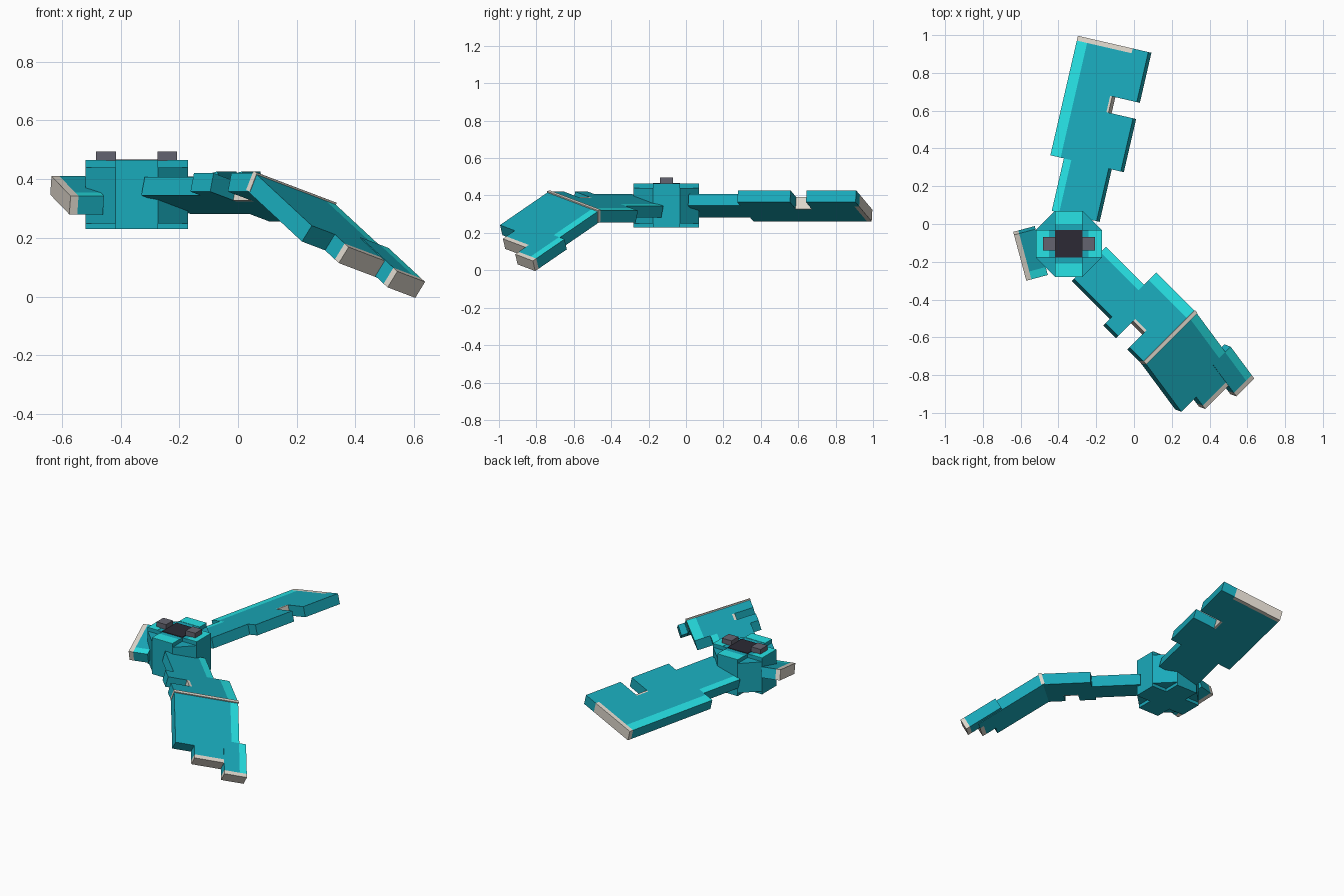
import bpy, bmesh, math
from mathutils import Matrix

if "Cube" in bpy.data.objects:
    bpy.data.objects.remove(bpy.data.objects["Cube"], do_unlink=True)


def material(name, rgb):
    m = bpy.data.materials.new(name)
    m.use_nodes = True
    m.diffuse_color = (*rgb, 1)
    m.node_tree.nodes["Principled BSDF"].inputs["Base Color"].default_value = (*rgb, 1)
    return m


TEAL, BRIGHT, CREAM, DARK, GREY = range(5)
MATS = [
    material("teal", (0.010, 0.405, 0.50)),
    material("bright cyan", (0.020, 0.77, 0.79)),
    material("cream", (0.75, 0.70, 0.62)),
    material("charcoal", (0.025, 0.023, 0.035)),
    material("grey", (0.127, 0.127, 0.162)),
]


def prism(name, outline, z0, z1, frame, paint=TEAL, cuts=()):
    """Extrude an outline; cuts are (point, normal) planes, paint a slot or a rule."""
    bm = bmesh.new()
    base = bm.faces.new([bm.verts.new((x, y, z0)) for x, y in outline])
    new = bmesh.ops.extrude_face_region(bm, geom=[base])["geom"]
    for v in new:
        if isinstance(v, bmesh.types.BMVert):
            v.co.z = z1
    for point, normal in cuts:
        bmesh.ops.bisect_plane(bm, geom=bm.verts[:] + bm.edges[:] + bm.faces[:],
                               plane_co=point, plane_no=normal)
    bmesh.ops.recalc_face_normals(bm, faces=bm.faces[:])
    for f in bm.faces:
        f.material_index = paint(f.calc_center_median(), f.normal) if callable(paint) else paint
    mesh = bpy.data.meshes.new(name)
    bm.to_mesh(mesh)
    bm.free()
    for m in MATS:
        mesh.materials.append(m)
    ob = bpy.data.objects.new(name, mesh)
    ob.matrix_world = frame
    bpy.context.collection.objects.link(ob)


def rect(x0, x1, y0, y1):
    return [(x0, y0), (x1, y0), (x1, y1), (x0, y1)]


# Hub: octagon with a taller cross through it
HUB = Matrix.Translation((-0.345, -0.105, 0))
R, A = 0.175, 0.0725
prism("hub_core", [(R, -A), (R, A), (A, R), (-A, R), (-R, A), (-R, -A), (-A, -R), (A, -R)],
      0.25, 0.44, HUB)
prism("hub_cross", [(R, -A), (R, A), (A, A), (A, R), (-A, R), (-A, A),
                    (-R, A), (-R, -A), (-A, -A), (-A, -R), (A, -R), (A, -A)],
      0.23, 0.463, HUB)
for i in range(4):
    turn = HUB @ Matrix.Rotation(i * math.pi / 2, 4, 'Z')
    prism(f"hub_arm_cap_{i + 1}", rect(0.105, R, -A, A), 0.462, 0.465, turn, BRIGHT)
prism("hub_dark_plate", rect(-A, A, -A, A), 0.462, 0.467, HUB, DARK)
for side, x in (("left", 0.104), ("right", -0.104)):
    prism(f"hub_clip_{side}", rect(x - 0.034, x + 0.034, -0.035, 0.035), 0.46, 0.495, HUB, GREY)

# Blades: local x runs outward, local +y is the low edge
T = 0.065


def blade_frame(angle):
    return (HUB @ Matrix.Translation((0, 0, 0.378))
            @ Matrix.Rotation(math.radians(angle), 4, 'Z')
            @ Matrix.Rotation(math.radians(-15), 4, 'X'))


def slab(name, outline, frame, strip, worn=(), top=0):
    """Blade piece: bright on top beyond y = strip, cream inside the worn rectangles."""
    cuts = [((0, strip, 0), (0, 1, 0))]
    for x0, x1, y0, y1 in worn:
        cuts += [((x, 0, 0), (1, 0, 0)) for x in (x0, x1)]
        cuts += [((0, y, 0), (0, 1, 0)) for y in (y0, y1)]

    def rule(c, n):
        e = 0.0005
        if any(x0 - e < c.x < x1 + e and y0 - e < c.y < y1 + e for x0, x1, y0, y1 in worn):
            return CREAM
        return BRIGHT if n.z > 0.9 and c.y > strip else TEAL
    prism(name, outline, top - T, top, frame, rule, cuts)


def notched(x0, x1, y0, y1, n0, n1, ny):
    """Rectangle with a notch cut into its high edge."""
    return [(x0, y0), (n0, y0), (n0, ny), (n1, ny), (n1, y0), (x1, y0), (x1, y1), (x0, y1)]


# Whole blade
f1 = blade_frame(77)
slab("back_blade_root", rect(0.15, 0.435, -0.12, 0.132), f1, 0.09)
slab("back_blade", notched(0.435, 1.084, -0.188, 0.208, 0.724, 0.812, -0.05), f1, 0.15,
     [(1.058, 1.084, -0.1, 0.208), (0.724, 0.812, -0.05, -0.038)])

# Broken stub
slab("stub_blade", rect(0.15, 0.268, -0.125, 0.135), blade_frame(195), 0.09,
     [(0.24, 0.268, -0.125, 0.135)])

# Bent blade
f2 = blade_frame(-45)
slab("bent_blade_root", rect(0.15, 0.435, -0.115, 0.132), f2, 0.09)
slab("bent_blade_inner", notched(0.435, 0.73, -0.165, 0.228, 0.53, 0.615, -0.05), f2, 0.17,
     [(0.53, 0.615, -0.05, -0.034)])
hinge = f2 @ Matrix.Translation((0.73, 0, 0))
prism("bent_blade_seam", rect(-0.01, 0.01, -0.167, 0.230), -T, 0.004,
      hinge @ Matrix.Rotation(math.radians(15), 4, 'Y'), CREAM)

# Drooping outer part with a stepped, broken tip
fold = hinge @ Matrix.Rotation(math.radians(30), 4, 'Y')
slab("bent_blade_outer",
     [(0, -0.165), (0.37, -0.165), (0.37, -0.05), (0.46, -0.05), (0.46, 0.228), (0, 0.228)],
     fold, 0.18, [(0.434, 0.46, -0.05, 0.13)])
slab("bent_blade_tip", rect(0.30, 0.54, 0.13, 0.268), fold, 0.225,
     [(0.514, 0.54, 0.13, 0.268)], 0.003)
